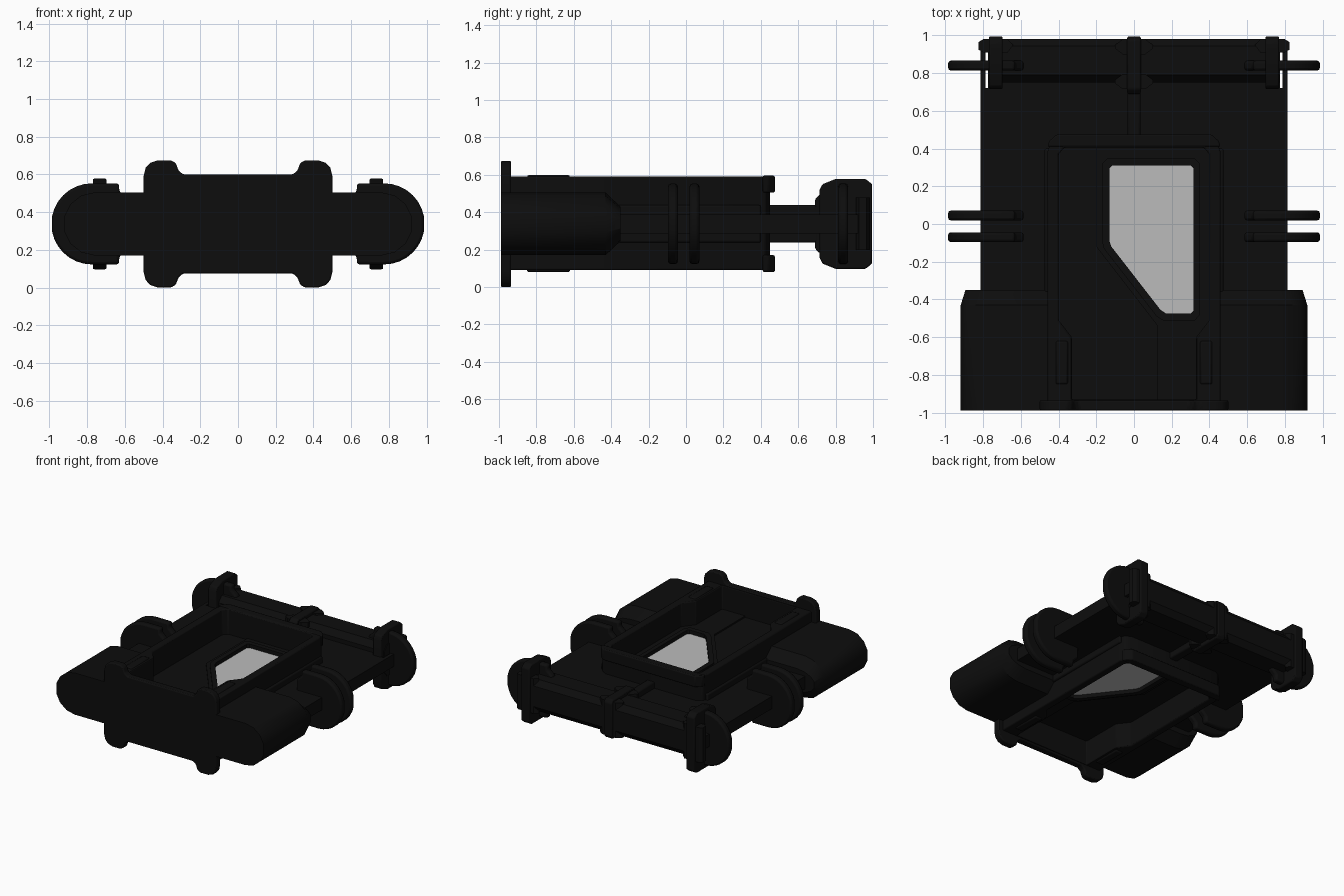
import bpy, bmesh, math
from mathutils import Vector

if "Cube" in bpy.data.objects:
    bpy.data.objects.remove(bpy.data.objects["Cube"])

MID = 0.3375  # height of the horizontal symmetry plane


def material(name, v):
    m = bpy.data.materials.new(name)
    m.diffuse_color = (v, v, v, 1)
    m.use_nodes = True
    m.node_tree.nodes["Principled BSDF"].inputs["Base Color"].default_value = m.diffuse_color
    return m


BLACK = material("black_plastic", 0.004)
GREY = material("grey_pane", 0.5)


def prism(name, outline, lo, hi, axis="z", hole=None, mat=BLACK, bevel=0.0):
    """Extrude an outline, optionally with a hole, along an axis."""
    place = {"z": lambda a, b, c: (a, b, c),
             "y": lambda a, b, c: (a, c, b),
             "x": lambda a, b, c: (c, a, b)}[axis]
    bm = bmesh.new()
    edges = []
    for loop in [outline] + ([hole] if hole else []):
        vs = [bm.verts.new(place(a, b, lo)) for a, b in loop]
        edges += [bm.edges.new((vs[i], vs[i - 1])) for i in range(len(vs))]
    if hole:
        bmesh.ops.triangle_fill(bm, edges=edges, use_beauty=True)
    else:
        bm.faces.new(vs)
    ext = bmesh.ops.extrude_face_region(bm, geom=bm.faces[:])
    shift = Vector(place(0, 0, hi - lo))
    bmesh.ops.translate(bm, vec=shift,
                        verts=[g for g in ext["geom"] if isinstance(g, bmesh.types.BMVert)])
    bmesh.ops.recalc_face_normals(bm, faces=bm.faces[:])
    me = bpy.data.meshes.new(name)
    bm.to_mesh(me)
    bm.free()
    me.materials.append(mat)
    ob = bpy.data.objects.new(name, me)
    bpy.context.collection.objects.link(ob)
    if bevel:
        mod = ob.modifiers.new("soft_edges", "BEVEL")
        mod.width, mod.segments, mod.limit_method = bevel, 2, "ANGLE"
    return ob


def rect(x0, x1, y0, y1):
    return [(x0, y0), (x1, y0), (x1, y1), (x0, y1)]


def mirror_a(pts):
    """Close a right-hand outline with its left-hand mirror image."""
    return pts + [(-a, b) for a, b in reversed(pts)]


def mirror_b(pts):
    """Close an upper outline with its reflection below the middle height."""
    return pts + [(a, 2 * MID - b) for a, b in reversed(pts)]


# Front plate with four rounded lobes
quarter = [(0.29, 0.60), (0.315, 0.62), (0.33, 0.66), (0.355, 0.675), (0.425, 0.675),
           (0.465, 0.662), (0.49, 0.635), (0.50, 0.595)]
prism("front_plate", mirror_a([(a, b) for a, b in mirror_b(quarter)]), -0.99, -0.935, "y",
      bevel=0.008)

# Upright frame around the body, thicker near the front
outer = mirror_a([(0.46, -0.95), (0.46, 0.38), (0.445, 0.425), (0.40, 0.45)])
inner = mirror_a([(0.33, -0.93), (0.33, -0.60), (0.40, -0.51), (0.40, 0.37), (0.37, 0.405)])
prism("body_frame", outer, 0.09, 0.59, hole=inner, bevel=0.008)
for name, z0 in (("upper_rear_rim", 0.505), ("lower_rear_rim", 0.08)):
    prism(name, mirror_a([(0.46, 0.41), (0.45, 0.44), (0.41, 0.475)]), z0, z0 + 0.09, bevel=0.008)

# Deck with window opening
window = [(-0.13, 0.295), (-0.115, 0.31), (0.30, 0.31), (0.315, 0.295), (0.315, -0.46),
          (0.30, -0.475), (0.17, -0.475), (0.14, -0.455), (-0.12, -0.12), (-0.13, -0.09)]
deck = mirror_a([(0.815, -0.94), (0.815, 0.72), (0.775, 0.72), (0.775, 0.77)])
prism("deck", deck, MID - 0.05, MID + 0.05, hole=window)
prism("window_pane", window, MID - 0.045, MID + 0.045, mat=GREY)

# Raised panel and window surround, both faces
panel = [(-0.20, 0.41), (-0.20, -0.12), (0.125, -0.54), (0.125, -0.94), (0.34, -0.94),
         (0.34, -0.60), (0.405, -0.51), (0.405, 0.41)]
surround = [(-0.17, 0.32), (-0.14, 0.35), (0.32, 0.35), (0.35, 0.32), (0.35, -0.48),
            (0.32, -0.515), (0.16, -0.515), (0.12, -0.49), (-0.16, -0.13), (-0.17, -0.09)]
prism("raised_panel", panel, MID - 0.062, MID + 0.062, hole=surround)
prism("window_surround", surround, MID - 0.075, MID + 0.075, hole=window)

# Rear spine and octagonal cross bar
prism("rear_spine", rect(-0.035, 0.035, 0.44, 0.78), MID - 0.1, MID + 0.1, bevel=0.01)
bar = mirror_b([(0.75, 0.42), (0.79, 0.465), (0.945, 0.465), (0.98, 0.42)])
prism("rear_cross_bar", bar, -0.775, 0.775, "x")

# Centre clamp with lugs
clamp = mirror_b([(0.69, 0.47), (0.715, 0.495), (0.975, 0.495), (0.995, 0.47)])
prism("centre_clamp", clamp, -0.036, 0.036, "x", bevel=0.008)
for y in (0.755, 0.94):
    lug = mirror_a([(0.06, y - 0.04), (0.10, y - 0.01), (0.10, y + 0.01), (0.06, y + 0.04)])
    prism("centre_lug", lug, MID - 0.14, MID + 0.14)

# Side pod section, rounded to the outside
pod_half = [(0.45, 0.505), (0.76, 0.505)]
pod_half += [(0.76 + 0.165 * math.sin(t), MID + 0.1675 * math.cos(t))
             for t in (0.45, 0.9, 1.3)]
# Rounded wheel-like bumper section
bumper_half = [(0.585, 0.47), (0.63, 0.51), (0.63, 0.552)]
bumper_half += [(0.775 + 0.215 * math.sin(t), MID + 0.215 * math.cos(t))
                for t in [i * math.pi / 16 for i in range(8)]]
corner = mirror_b([(0.715, 0.52), (0.73, 0.55), (0.80, 0.578), (0.96, 0.578), (0.995, 0.55)])

for side, s in (("right", 1), ("left", -1)):
    flip = lambda pts: [(s * a, b) for a, b in pts]

    # Pod with narrowed rear end
    pod = prism(side + "_pod", flip(mirror_b(pod_half)), -0.99, -0.43, "y")
    bm = bmesh.new()
    bm.from_mesh(pod.data)
    cap = max(bm.faces, key=lambda f: f.calc_center_median().y)
    new = bmesh.ops.extrude_discrete_faces(bm, faces=[cap])["faces"][0]
    for v in new.verts:
        v.co.y = -0.35
        v.co.z = MID + (v.co.z - MID) * 0.55
        v.co.x -= s * 0.025
    bmesh.ops.recalc_face_normals(bm, faces=bm.faces[:])
    bm.to_mesh(pod.data)
    bm.free()

    # Three thin round bumpers on each side
    for y in (-0.07, 0.045, 0.84):
        prism(side + "_bumper", flip(mirror_b(bumper_half)), y - 0.026, y + 0.026, "y",
              bevel=0.014)

    # Corner clamp, its lug and the outer edge strip
    lo, hi = sorted((s * 0.697, s * 0.77))
    prism(side + "_corner_clamp", corner, lo, hi, "x", bevel=0.008)
    lug = [(0.64, 0.95), (0.67, 0.91), (0.80, 0.91), (0.825, 0.925), (0.825, 0.965),
           (0.80, 0.98), (0.67, 0.98)]
    prism(side + "_corner_lug", flip(lug), MID - 0.14, MID + 0.14)
    lo, hi = sorted((s * 0.787, s * 0.815))
    prism(side + "_edge_strip", rect(lo, hi, 0.70, 0.93), MID - 0.05, MID + 0.05)

    # Latch blocks on the thick part of the frame, and pads on its outside
    lo, hi = sorted((s * 0.35, s * 0.415))
    prism(side + "_latch", rect(lo, hi, -0.85, -0.62), 0.08, 0.598, bevel=0.01)
    lo, hi = sorted((s * 0.40, s * 0.475))
    prism(side + "_side_rail", rect(lo, hi, -0.40, 0.40), MID - 0.1, MID + 0.1, bevel=0.01)

# Smooth shading with sharp edges kept
bpy.ops.object.select_all(action="SELECT")
bpy.context.view_layer.objects.active = bpy.data.objects["deck"]
bpy.ops.object.shade_smooth_by_angle(angle=math.radians(30))
